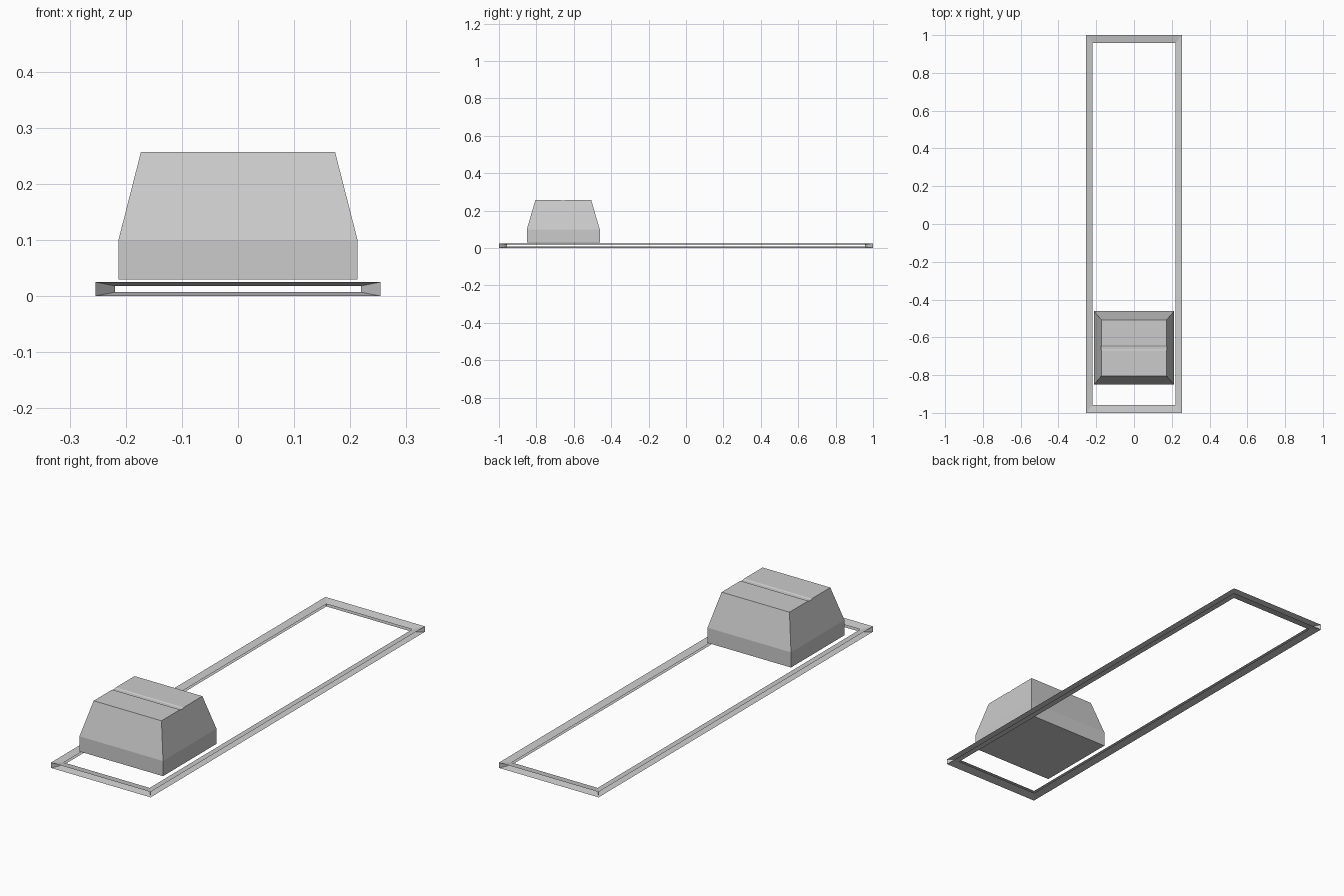
import bpy, bmesh

if "Cube" in bpy.data.objects:
    bpy.data.objects.remove(bpy.data.objects["Cube"])


def finish(name, bm, normals=True):
    if normals:
        bmesh.ops.recalc_face_normals(bm, faces=bm.faces)
    mesh = bpy.data.meshes.new(name)
    bm.to_mesh(mesh)
    bm.free()
    ob = bpy.data.objects.new(name, mesh)
    bpy.context.collection.objects.link(ob)
    return ob


def ring(bm, hx, hy, z):
    return [bm.verts.new((sx * hx, sy * hy, z))
            for sx, sy in ((-1, -1), (1, -1), (1, 1), (-1, 1))]


# Base frame: two tapering strips, open on the edges, with mitre walls at corners
bm = bmesh.new()
out_top, in_top = ring(bm, 0.254, 1.0, 0.025), ring(bm, 0.219, 0.957, 0.018)
out_bot, in_bot = ring(bm, 0.254, 1.0, 0.0), ring(bm, 0.219, 0.957, 0.007)
for i in range(4):
    j = (i + 1) % 4
    bm.faces.new((out_top[i], out_top[j], in_top[j], in_top[i]))
    bm.faces.new((out_bot[j], out_bot[i], in_bot[i], in_bot[j]))
    bm.faces.new((out_top[i], in_top[i], in_bot[i], out_bot[i]))
finish("base_frame", bm, normals=False)

# Housing: side profile (y offset, z) with a shallow groove across the top
Y0 = -0.656
profile = [(-0.195, 0.03), (-0.195, 0.10), (-0.149, 0.257), (-0.014, 0.257),
           (-0.009, 0.254), (0.007, 0.254), (0.012, 0.257),
           (0.149, 0.257), (0.195, 0.10), (0.195, 0.03)]


def half_width(z):
    return 0.213 - 0.040 * max(0.0, (z - 0.10) / 0.157)


bm = bmesh.new()
left = [bm.verts.new((-half_width(z), Y0 + y, z)) for y, z in profile]
right = [bm.verts.new((half_width(z), Y0 + y, z)) for y, z in profile]
n = len(profile)
for i in range(n):
    j = (i + 1) % n
    bm.faces.new((left[i], left[j], right[j], right[i]))
# Side walls: lower vertical band and upper sloping band
for s in (left, right):
    bm.faces.new((s[0], s[1], s[8], s[9]))
    bm.faces.new(s[1:9])
finish("housing", bm)
